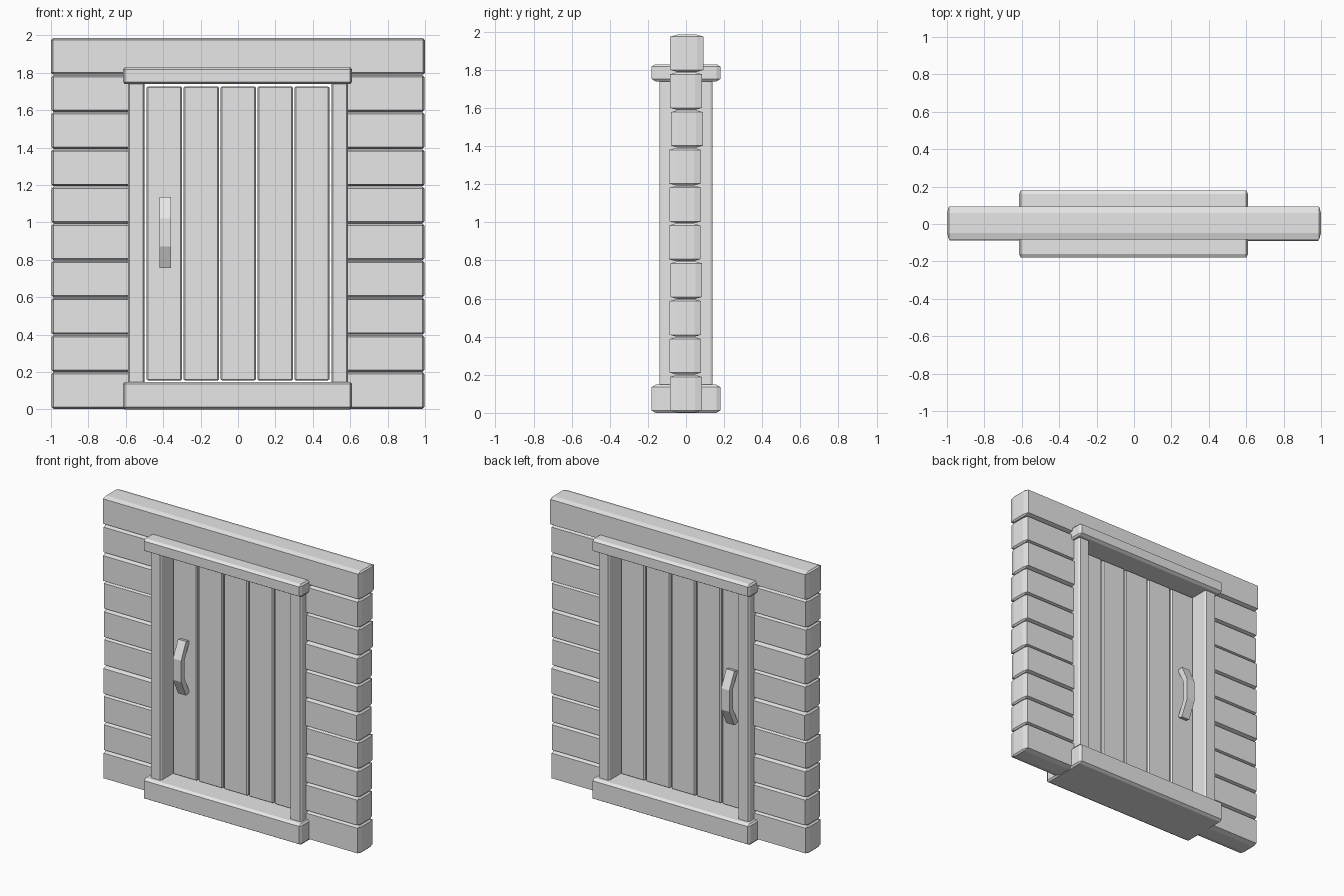
import bpy, bmesh, math
from mathutils import Vector

if "Cube" in bpy.data.objects:
    bpy.data.objects.remove(bpy.data.objects["Cube"])

grey = bpy.data.materials.new("plain grey")
grey.diffuse_color = (0.8, 0.8, 0.8, 1)
grey.use_nodes = True
grey.node_tree.nodes["Principled BSDF"].inputs["Base Color"].default_value = grey.diffuse_color


def finish(name, bm):
    bmesh.ops.recalc_face_normals(bm, faces=bm.faces)
    mesh = bpy.data.meshes.new(name)
    bm.to_mesh(mesh)
    bm.free()
    mesh.materials.append(grey)
    obj = bpy.data.objects.new(name, mesh)
    bpy.context.collection.objects.link(obj)
    return obj


def beam(name, x, y, z, cut=(0.01, 0.02, 0.01)):
    """Box between x, y, z ranges, edges chamfered by cut along each axis."""
    mid = [(r[0] + r[1]) / 2 for r in (x, y, z)]
    half = [(r[1] - r[0]) / 2 for r in (x, y, z)]
    bm = bmesh.new()
    for axis in range(3):
        for sx in (-1, 1):
            for sy in (-1, 1):
                for sz in (-1, 1):
                    s = (sx, sy, sz)
                    bm.verts.new([mid[i] + s[i] * (half[i] - (0 if i == axis else cut[i]))
                                  for i in range(3)])
    bmesh.ops.convex_hull(bm, input=bm.verts)
    bmesh.ops.dissolve_limit(bm, angle_limit=math.radians(1), verts=bm.verts, edges=bm.edges)
    return finish(name, bm)


# Wall: side boards with slightly uneven depth, and one full-width top board
pitch = 0.1985
shifts = (0, -0.003, -0.003, 0.002, -0.007, -0.003, -0.005, 0.005, 0)
wall_cut = (0.01, 0.035, 0.01)
for i, dy in enumerate(shifts):
    z = (i * pitch + 0.003, (i + 1) * pitch + 0.001)
    for side, name in ((-1, "left"), (1, "right")):
        x = sorted((side * 0.55, side * 0.996))
        beam(f"{name}_wall_board_{i + 1}", x, (-0.083 + dy * side, 0.083 + dy * side), z, wall_cut)
beam("top_wall_board", (-1, 1), (-0.083, 0.093), (9 * pitch + 0.004, 1.985), wall_cut)

# Door frame
beam("sill", (-0.615, 0.61), (-0.18, 0.18), (0, 0.148), (0.01, 0.02, 0.012))
beam("lintel", (-0.615, 0.61), (-0.18, 0.18), (1.74, 1.83), (0.01, 0.02, 0.012))
for side, name in ((-1, "left_jamb"), (1, "right_jamb")):
    beam(name, sorted((side * 0.5, side * 0.588)), (-0.14, 0.14), (0.13, 1.76), (0.008, 0.012, 0.01))

# Door boards
edges = (-0.492, -0.295, -0.097, 0.1, 0.298, 0.492)
for i in range(5):
    beam(f"door_board_{i + 1}", (edges[i] + 0.004, edges[i + 1] - 0.004),
         (-0.03, 0.03), (0.155, 1.727), (0.008, 0.01, 0.006))

# Bent handles on both faces: side outline of (depth, height), extruded across
outline = ((0.025, 0.765), (0.065, 0.755), (0.12, 0.87), (0.12, 1.02),
           (0.065, 1.135), (0.025, 1.125), (0.082, 1.01), (0.082, 0.88))
for side, name in ((-1, "front_handle"), (1, "back_handle")):
    bm = bmesh.new()
    face = bm.faces.new([bm.verts.new((-0.421, side * d, z)) for d, z in outline])
    new = bmesh.ops.extrude_face_region(bm, geom=[face])["geom"]
    bmesh.ops.translate(bm, vec=Vector((0.063, 0, 0)),
                        verts=[v for v in new if isinstance(v, bmesh.types.BMVert)])
    finish(name, bm)
